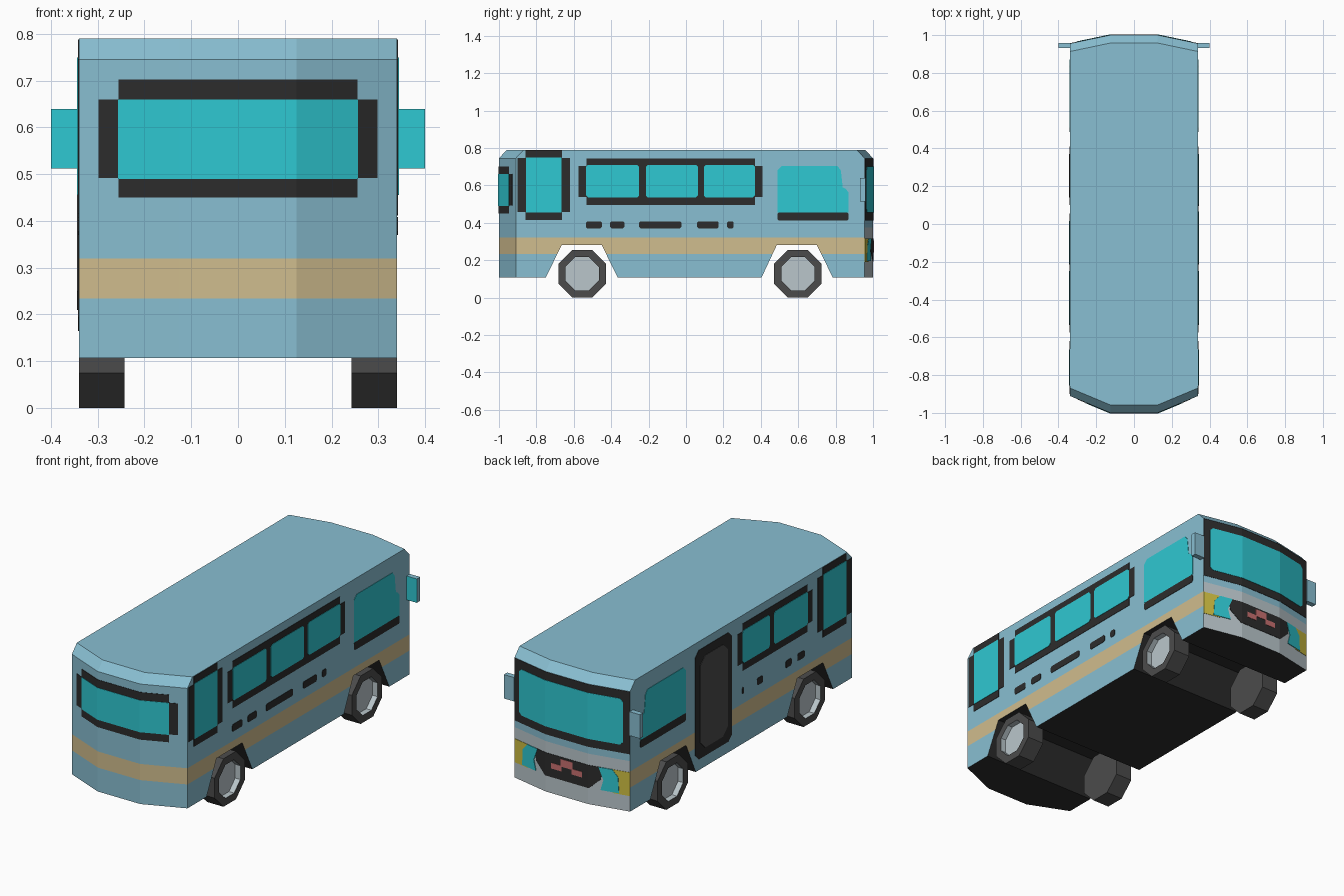
import bpy, bmesh, math
from mathutils import Vector

if "Cube" in bpy.data.objects:
    bpy.data.objects.remove(bpy.data.objects["Cube"])


def lin(c):
    c /= 255
    return c / 12.92 if c <= 0.04045 else ((c + 0.055) / 1.055) ** 2.4


def material(name, r, g, b):
    m = bpy.data.materials.new(name)
    m.diffuse_color = (lin(r), lin(g), lin(b), 1)
    m.use_nodes = True
    m.node_tree.nodes["Principled BSDF"].inputs["Base Color"].default_value = m.diffuse_color
    return m


BLUE = material("body blue", 137, 191, 210)
TAN = material("stripe tan", 208, 189, 142)
GLASS = material("glass turquoise", 47, 200, 210)
DARK = material("trim black", 44, 44, 44)
TYRE = material("tyre grey", 75, 75, 75)
SILVER = material("silver grey", 186, 198, 203)
YELLOW = material("lamp yellow", 206, 190, 66)
RED = material("grille red", 200, 112, 112)

W, BEND = 0.34, 0.125          # half width, where the ends bend


def finish(bm, name, mats):
    bmesh.ops.recalc_face_normals(bm, faces=bm.faces)
    me = bpy.data.meshes.new(name)
    bm.to_mesh(me)
    bm.free()
    for m in mats:
        me.materials.append(m)
    ob = bpy.data.objects.new(name, me)
    bpy.context.collection.objects.link(ob)
    return ob


def cut(bm, co, no):
    bmesh.ops.bisect_plane(bm, geom=bm.verts[:] + bm.edges[:] + bm.faces[:],
                           plane_co=co, plane_no=no, dist=1e-5)


def prism(name, pts, place, w0, w1, mat, bend=False):
    """Extrude a flat outline, then move every point with place(u, v, w)."""
    bm = bmesh.new()
    f = bm.faces.new([bm.verts.new((u, v, w0)) for u, v in pts])
    ext = bmesh.ops.extrude_face_region(bm, geom=[f])
    for v in ext["geom"]:
        if isinstance(v, bmesh.types.BMVert):
            v.co.z = w1
    if bend:
        for x in (-BEND, BEND):
            cut(bm, (x, 0, 0), (1, 0, 0))
    for v in bm.verts:
        v.co = Vector(place(*v.co))
    return finish(bm, name, [mat])


def end_y(x, e):
    """Distance of the bent end wall from the centre."""
    drop = 0.045 if e > 0 else 0.09
    return 1 - drop * max(0, abs(x) - BEND) / (W - BEND)


def side_plate(name, s, pts, mat, t=0.002):
    return prism(name, pts, lambda u, v, w: (s * (W + w), u, v), -0.003, t, mat)


def end_plate(name, e, pts, mat, t=0.002):
    return prism(name, pts, lambda u, v, w: (u, e * (end_y(u, e) + w), v),
                 -0.003, t, mat, bend=True)


def rect(u0, u1, v0, v1, c=0.0):
    """Rectangle, with chamfered corners if c is given."""
    if not c:
        return [(u0, v0), (u1, v0), (u1, v1), (u0, v1)]
    return [(u0 + c, v0), (u1 - c, v0), (u1, v0 + c), (u1, v1 - c),
            (u1 - c, v1), (u0 + c, v1), (u0, v1 - c), (u0, v0 + c)]


def notched(u0, u1, v0, v1, n=0.042):
    """Rectangle with square notches out of the corners."""
    return [(u0 + n, v0), (u1 - n, v0), (u1 - n, v0 + n), (u1, v0 + n),
            (u1, v1 - n), (u1 - n, v1 - n), (u1 - n, v1), (u0 + n, v1),
            (u0 + n, v1 - n), (u0, v1 - n), (u0, v0 + n), (u0 + n, v0 + n)]


# Body shell: three rings, the roof ring drawn in at both ends
bm = bmesh.new()
rings = []
for z, inset in ((0.107, 0), (0.745, 0), (0.79, 0.042)):
    ring = [(x, -end_y(x, -1) + inset, z) for x in (-W, -BEND, BEND, W)]
    ring += [(x, end_y(x, 1) - inset, z) for x in (W, BEND, -BEND, -W)]
    rings.append([bm.verts.new(p) for p in ring])
for lo, hi in zip(rings, rings[1:]):
    for i in range(8):
        j = (i + 1) % 8
        bm.faces.new((lo[i], lo[j], hi[j], hi[i]))
bm.faces.new(rings[0][::-1])
bm.faces.new(rings[2])
body = finish(bm, "bus_body", [BLUE, TAN, DARK, SILVER])

# Wheel arches cut right through the body
for a, b, c, d in ((-0.75, -0.365, -0.45, -0.665), (0.405, 0.785, 0.70, 0.485)):
    cutter = prism("arch_cutter", [(a - 0.028, 0.05), (b + 0.028, 0.05), (c, 0.28), (d, 0.28)],
                   lambda u, v, w: (w, u, v), -0.5, 0.5, DARK)
    cutter.hide_render = True
    mod = body.modifiers.new("arch", "BOOLEAN")
    mod.operation, mod.solver, mod.object = "DIFFERENCE", "EXACT", cutter
    bpy.context.view_layer.objects.active = body
    bpy.ops.object.modifier_apply(modifier=mod.name)
    bpy.data.objects.remove(cutter)

# Stripe, bumper and underside coloured by height and direction
bm = bmesh.new()
bm.from_mesh(body.data)
for z in (0.19, 0.234, 0.32, 0.375):
    cut(bm, (0, 0, z), (0, 0, 1))
bm.normal_update()
for f in bm.faces:
    z = f.calc_center_median().z
    f.material_index = 0
    if f.normal.z < -0.1:
        f.material_index = 2
    elif f.normal.y > 0.5:
        f.material_index = 3 if z < 0.375 else 0
    elif f.normal.z < 0.1 and 0.234 < z < 0.32:
        f.material_index = 1
bm.to_mesh(body.data)
bm.free()

# Wheels: eight-sided with a recessed hub
for s in (-1, 1):
    for y in (-0.555, 0.598):
        bm = bmesh.new()
        ring = []
        r = 0.1275 / math.cos(math.pi / 8)
        for k in range(8):
            a = math.pi * (k + 0.5) / 4
            ring.append(bm.verts.new((s * 0.243, y + r * math.cos(a), 0.1275 + r * math.sin(a))))
        f = bm.faces.new(ring)
        ext = bmesh.ops.extrude_face_region(bm, geom=[f])["geom"]
        for v in ext:
            if isinstance(v, bmesh.types.BMVert):
                v.co.x = s * W
        outer = [g for g in ext if isinstance(g, bmesh.types.BMFace)]
        bmesh.ops.recalc_face_normals(bm, faces=bm.faces)
        bmesh.ops.inset_region(bm, faces=outer, thickness=0.042)
        ext = bmesh.ops.extrude_face_region(bm, geom=outer)["geom"]
        bmesh.ops.delete(bm, geom=outer, context="FACES_ONLY")
        for v in ext:
            if isinstance(v, bmesh.types.BMVert):
                v.co.x -= s * 0.03
        for g in ext:
            if isinstance(g, bmesh.types.BMFace):
                g.material_index = 1
                for e in g.edges:
                    for nf in e.link_faces:
                        nf.material_index = 1
        finish(bm, "wheel", [TYRE, SILVER])

# Side windows, trim and mirrors on both sides
for s in (-1, 1):
    side_plate("rear_side_frame", s, notched(-0.90, -0.62, 0.415, 0.788), DARK)
    side_plate("rear_side_glass", s, rect(-0.855, -0.665, 0.455, 0.75), GLASS, 0.004)
    if s > 0:
        front, panes = 0.41, ((-0.535, -0.25), (-0.215, 0.065), (0.095, 0.37))
        dashes = ((-0.535, -0.45), (-0.405, -0.33), (-0.25, -0.025), (0.06, 0.175), (0.22, 0.255))
    else:
        front, panes = 0.055, ((-0.535, -0.25), (-0.215, 0.015))
        dashes = ((-0.51, -0.45), (-0.40, -0.35), (-0.16, -0.11), (0.0, 0.015))
    side_plate("middle_window_frame", s, notched(-0.575, front, 0.495, 0.745), DARK)
    for a, b in panes:
        side_plate("middle_window_glass", s, rect(a, b, 0.535, 0.71, 0.012), GLASS, 0.004)
    for a, b in dashes:
        side_plate("trim_dash", s, rect(a, b, 0.37, 0.408, 0.007), DARK)
    side_plate("cab_window_glass", s,
               [(0.488, 0.455), (0.87, 0.455), (0.87, 0.56), (0.855, 0.58), (0.838, 0.59),
                (0.828, 0.68), (0.81, 0.703), (0.51, 0.703), (0.488, 0.68)], GLASS)
    side_plate("cab_window_sill", s, rect(0.488, 0.87, 0.412, 0.455, 0.007), DARK)
    # Mirror: blue housing with a glass face looking along the bus
    bm = bmesh.new()
    bmesh.ops.create_cube(bm, size=1)
    for v in bm.verts:
        v.co = Vector((s * 0.37 + v.co.x * 0.06, 0.945 + v.co.y * 0.028, 0.576 + v.co.z * 0.127))
    bm.normal_update()
    for f in bm.faces:
        f.material_index = int(f.normal.y < -0.5)
    finish(bm, "side_mirror", [BLUE, GLASS])

# Passenger door on the left side
side_plate("door_frame", -1, rect(0.10, 0.41, 0.165, 0.745, 0.03), DARK)
side_plate("door_panel", -1, rect(0.14, 0.37, 0.21, 0.70, 0.04), TYRE, 0.004)

# Window on the -y end
end_plate("end_window_frame", -1, notched(-0.298, 0.298, 0.45, 0.702), DARK)
end_plate("end_window_glass", -1, rect(-0.257, 0.257, 0.49, 0.66), GLASS, 0.004)

# Windscreen, grille and lamps on the +y end
end_plate("windscreen_frame", 1, rect(-W, W, 0.412, 0.744), DARK)
end_plate("windscreen_glass", 1, rect(-0.305, 0.305, 0.455, 0.70, 0.015), GLASS, 0.004)
end_plate("grille", 1, [(-0.13, 0.193), (0.13, 0.193), (0.19, 0.25), (0.20, 0.315),
                        (-0.20, 0.315), (-0.19, 0.25)], DARK)
end_plate("grille_centre_block", 1, rect(-0.035, 0.035, 0.265, 0.305), RED, 0.004)
for m in (-1, 1):
    end_plate("grille_side_block", 1,
              rect(min(m * 0.03, m * 0.09), max(m * 0.03, m * 0.09), 0.24, 0.27), RED, 0.004)
    end_plate("corner_lamp", 1, [(m * x, z) for x, z in rect(0.25, W, 0.19, 0.315)], YELLOW)
    end_plate("headlamp", 1, [(m * x, z) for x, z in (
        (0.18, 0.315), (0.25, 0.315), (0.28, 0.28), (0.285, 0.195), (0.19, 0.195),
        (0.205, 0.25))], GLASS, 0.004)
